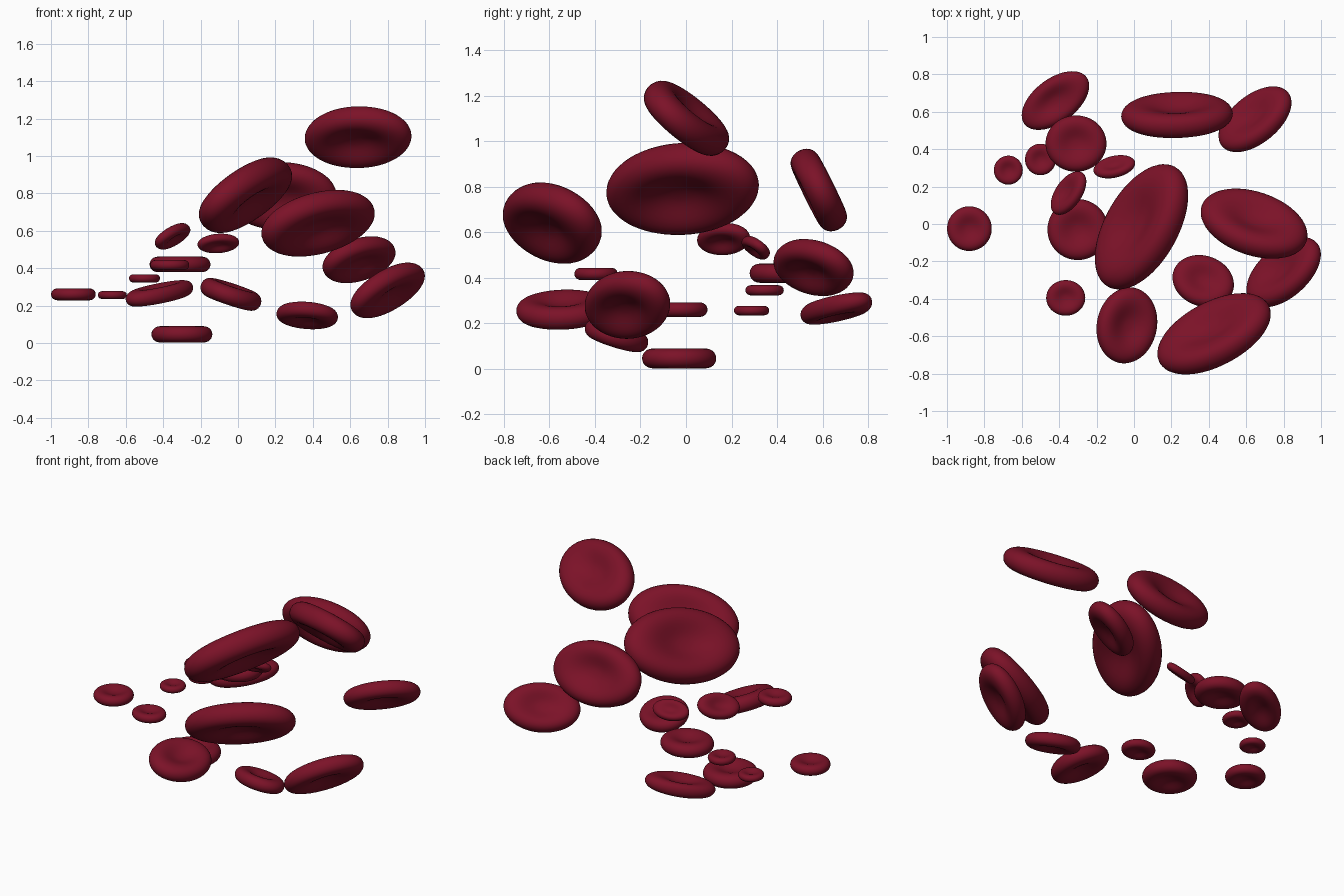
import bpy
import bmesh
from mathutils import Matrix, Vector

if "Cube" in bpy.data.objects:
    bpy.data.objects.remove(bpy.data.objects["Cube"], do_unlink=True)

# Single dark crimson material
crimson = bpy.data.materials.new("dark_crimson")
crimson.use_nodes = True
colour = (0.2, 0.006, 0.021, 1)
crimson.diffuse_color = colour
crimson.node_tree.nodes["Principled BSDF"].inputs["Base Color"].default_value = colour

# Dimpled disc cross-section of unit radius: (radius, half thickness)
RIM = 0.27
UPPER = [(0, .11), (.2, .125), (.38, .19), (.55, .255), (.72, .275),
         (.87, .235), (.97, .14)]
PROFILE = UPPER + [(1.01, 0)] + [(r, -h) for r, h in reversed(UPPER)]
SEGMENTS = 32


def add_cell(name, centre, across, along):
    """Dimpled disc; across and along are vectors from the centre to the rim's core."""
    a, b = Vector(across), Vector(along)
    normal = a.cross(b)
    thickness = normal.length ** 0.5
    normal = normal.normalized() * thickness
    shape = Matrix((a, b, normal)).transposed() * (1 / (1 - RIM))

    bm = bmesh.new()
    points = [bm.verts.new((r, 0, h)) for r, h in PROFILE]
    edges = [bm.edges.new(pair) for pair in zip(points, points[1:])]
    bmesh.ops.spin(bm, geom=points + edges, cent=(0, 0, 0), axis=(0, 0, 1),
                   angle=6.283185307, steps=SEGMENTS)
    bmesh.ops.remove_doubles(bm, verts=bm.verts, dist=0.0005)
    bmesh.ops.transform(bm, matrix=shape.to_4x4(), verts=bm.verts)
    bmesh.ops.recalc_face_normals(bm, faces=bm.faces)
    for face in bm.faces:
        face.smooth = True
    mesh = bpy.data.meshes.new(name)
    bm.to_mesh(mesh)
    bm.free()
    mesh.materials.append(crimson)

    cell = bpy.data.objects.new(name, mesh)
    cell.location = centre
    bpy.context.scene.collection.objects.link(cell)
    smooth = cell.modifiers.new("smooth_surface", "SUBSURF")
    smooth.levels = smooth.render_levels = 1


# Level cells: name, centre, half width, half depth of the rim's core
level_cells = [
    ("lowest_level_cell", (-.30, -.03, .046), .12, .12),
    ("front_level_cell", (-.365, -.395, .417), .077, .07),
    ("outer_right_level_cell", (-.88, -.025, .26), .088, .088),
    ("tiny_level_cell", (-.672, .288, .256), .057, .057),
    ("small_level_cell", (-.5, .345, .345), .061, .062),
    ("back_level_cell", (-.31, .43, .42), .12, .111),
]
for name, centre, width, depth in level_cells:
    add_cell(name, centre, (width, 0, 0), (0, depth, 0))

# Tilted cells: name, centre, vector across, vector along
tilted_cells = [
    ("central_large_cell", (.04, -.015, .79), (.17, .142, .108), (0, .2, -.073)),
    ("top_cell", (.642, .002, 1.1), (.21, -.05, 0), (0, .115, -.105)),
    ("front_left_large_cell", (.428, -.587, .64), (.22, .09, .052), (0, .12, -.103)),
    ("outer_left_cell", (.8, -.257, .281), (.14, .081, .074), (0, .108, -.065)),
    ("low_front_cell", (.37, -.305, .147), (.121, -.015, -.009), (0, .1, -.033)),
    ("front_cell", (-.038, -.542, .26), (.118, .015, -.039), (0, .149, .01)),
    ("small_middle_cell", (-.105, .306, .532), (.082, .015, .006), (0, .039, -.031)),
    ("small_right_cell", (-.35, .165, .57), (.066, .051, .036), (0, .068, -.027)),
    ("back_right_cell", (-.42, .66, .265), (.133, .058, .026), (0, .1, .013)),
    ("back_large_cell", (.23, .583, .785), (.22, .006, 0), (0, .063, -.128)),
    ("back_left_cell", (.647, .56, .445), (.14, .075, .04), (0, .1, -.069)),
]
for name, centre, across, along in tilted_cells:
    add_cell(name, centre, across, along)
